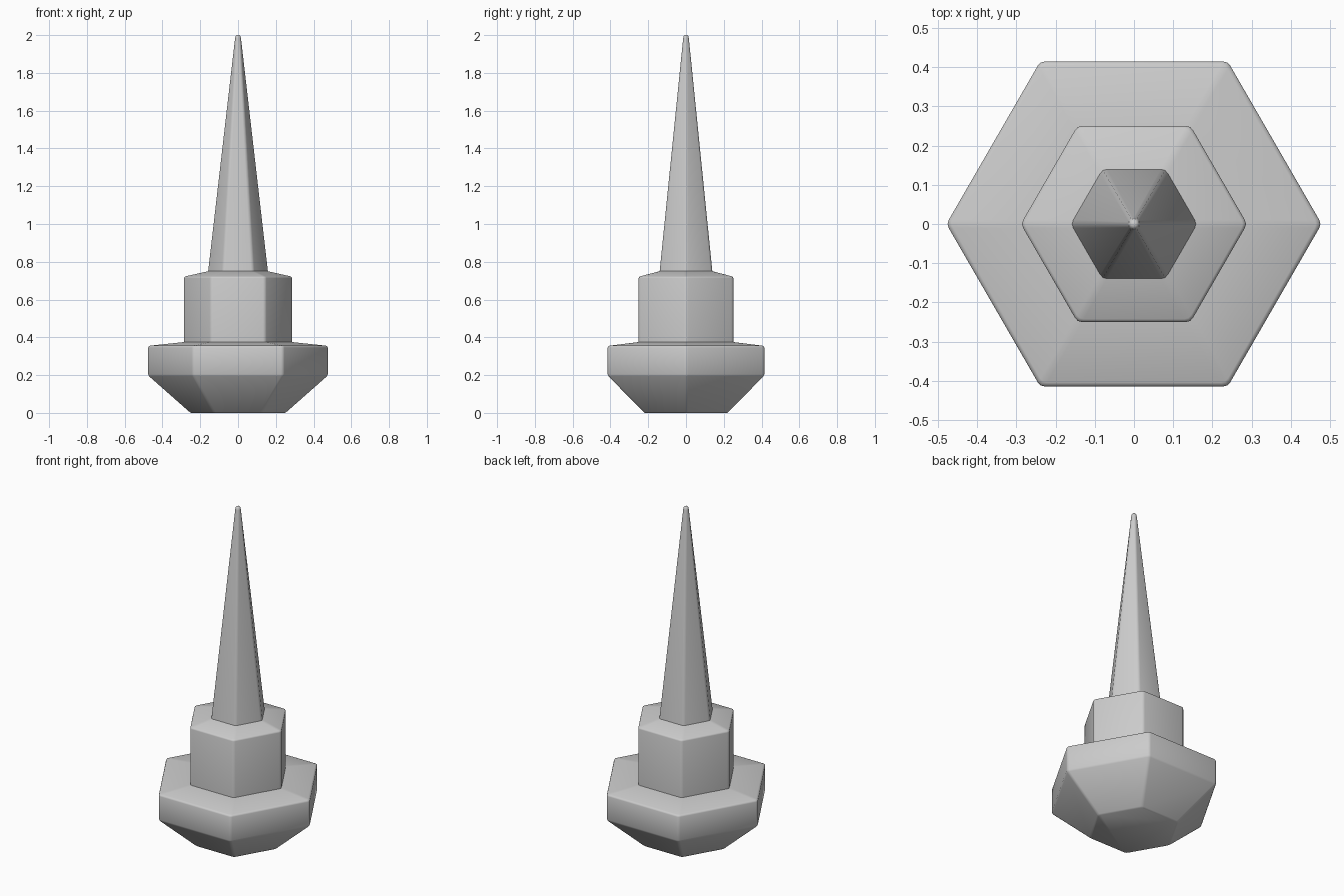
import bpy, bmesh, math
from mathutils import Vector

if "Cube" in bpy.data.objects:
    bpy.data.objects.remove(bpy.data.objects["Cube"])


def hex_ring(radius, z, cut):
    """Hexagon with slightly rounded corners, three points per corner."""
    corners = [Vector((radius * math.cos(i * math.pi / 3),
                       radius * math.sin(i * math.pi / 3), z)) for i in range(6)]
    points = []
    for i, c in enumerate(corners):
        a = c + (corners[i - 1] - c).normalized() * cut
        b = c + (corners[(i + 1) % 6] - c).normalized() * cut
        mid = (a + b) / 4 + c / 2
        points += [a, mid, b]
    return points


def hex_loft(name, profile, cap_bottom=False, cap_top=False):
    """Stack hexagonal rings of (radius, z) into one shell."""
    bm = bmesh.new()
    rings = []
    for r, z in profile:
        cut = min(0.012, r * 0.4)
        rings.append([bm.verts.new(p) for p in hex_ring(r, z, cut)])
    for low, high in zip(rings, rings[1:]):
        n = len(low)
        for i in range(n):
            j = (i + 1) % n
            bm.faces.new((low[i], low[j], high[j], high[i]))
    if cap_bottom:
        bm.faces.new(rings[0][::-1])
    if cap_top:
        bm.faces.new(rings[-1])
    mesh = bpy.data.meshes.new(name)
    bm.to_mesh(mesh)
    bm.free()
    obj = bpy.data.objects.new(name, mesh)
    bpy.context.collection.objects.link(obj)
    bpy.context.view_layer.objects.active = obj
    obj.select_set(True)
    bpy.ops.object.shade_smooth_by_angle(angle=math.radians(50))
    obj.select_set(False)
    return obj


# Wide foot: tapered underside, short wall, shallow sloped top
hex_loft("foot", [(0.252, 0), (0.261, 0.006), (0.474, 0.194), (0.479, 0.205),
                  (0.479, 0.345), (0.476, 0.352), (0.467, 0.356), (0.289, 0.375)],
         cap_bottom=True)

# Straight collar with a sloped top
hex_loft("collar", [(0.289, 0.375), (0.289, 0.713), (0.287, 0.719),
                    (0.280, 0.723), (0.161, 0.75)])

# Long spike with a rounded tip
hex_loft("spike", [(0.161, 0.75), (0.0175, 1.982), (0.015, 1.993), (0.008, 2.0)],
         cap_top=True)
